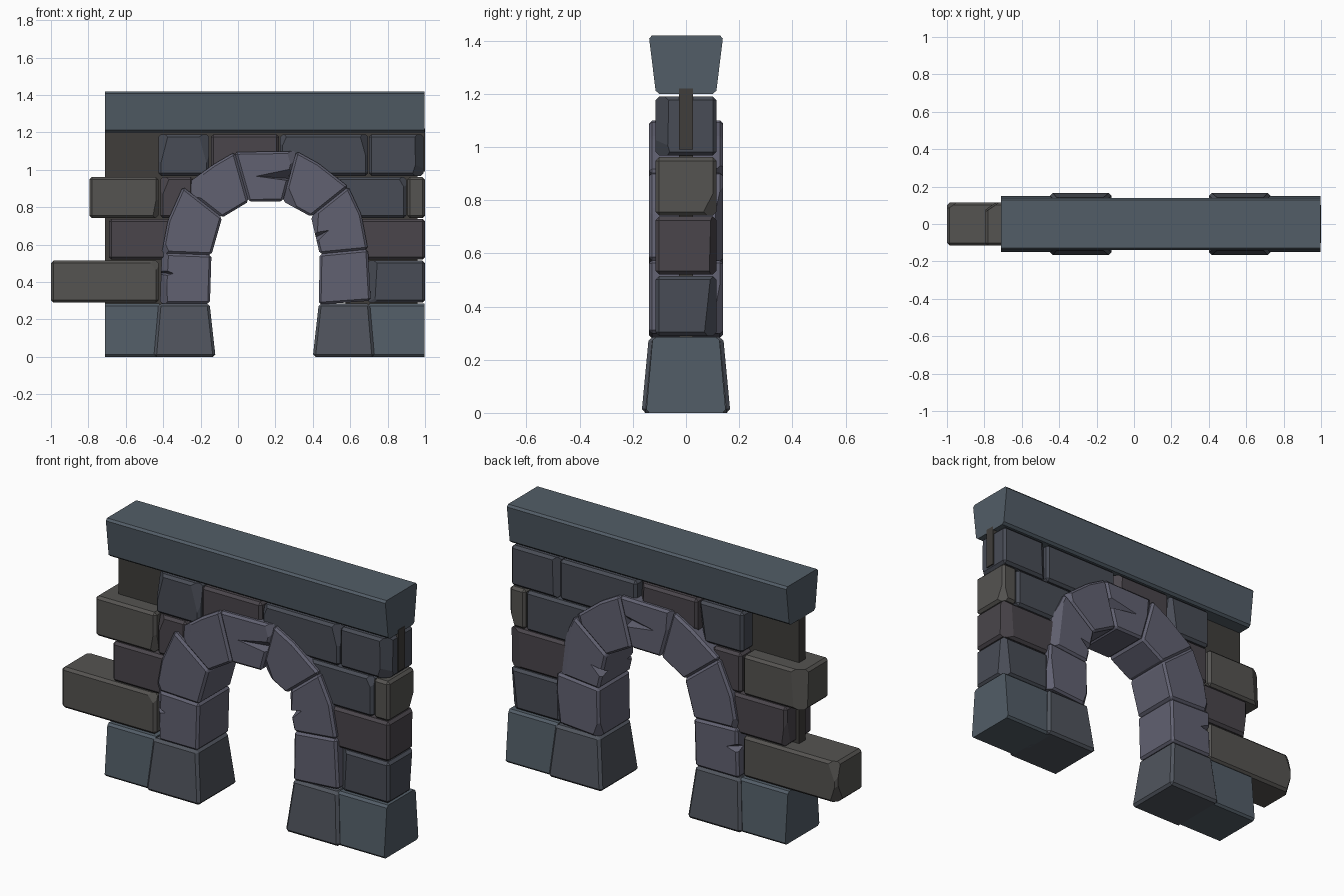
import bpy, bmesh, random
from mathutils import Vector

if "Cube" in bpy.data.objects:
    bpy.data.objects.remove(bpy.data.objects["Cube"])

random.seed(7)
COLOURS = {
    "slate": (0.085, 0.11, 0.135, 1), "foot_grey": (0.08, 0.09, 0.11, 1),
    "arch_grey": (0.12, 0.12, 0.165, 1), "brick_blue": (0.065, 0.072, 0.092, 1),
    "brick_plum": (0.068, 0.06, 0.07, 1), "brick_brown": (0.09, 0.087, 0.082, 1),
    "core_brown": (0.05, 0.047, 0.043, 1)}
MATS = {}
for key, rgba in COLOURS.items():
    MATS[key] = bpy.data.materials.new(key)
    MATS[key].diffuse_color = rgba


def chip(bm, depth):
    """Slice a shallow flat facet off one random upright corner."""
    n = Vector((random.choice((-1, 1)) * random.uniform(.3, 1),
                random.choice((-1, 1)) * random.uniform(.6, 1),
                random.uniform(-.4, .4))).normalized()
    far = max(v.co.dot(n) for v in bm.verts)
    bmesh.ops.bisect_plane(bm, geom=bm.verts[:] + bm.edges[:] + bm.faces[:],
                           plane_co=n * (far - depth), plane_no=n, clear_outer=True)
    bmesh.ops.holes_fill(bm, edges=[e for e in bm.edges if e.is_boundary])


def link(name, bm, mat=None):
    bmesh.ops.recalc_face_normals(bm, faces=bm.faces)
    me = bpy.data.meshes.new(name)
    bm.to_mesh(me)
    bm.free()
    ob = bpy.data.objects.new(name, me)
    bpy.context.collection.objects.link(ob)
    if mat:
        me.materials.append(MATS[mat])
    return ob


def block(name, outline, mat, low, high=None, bevel=0.012, lengthwise=False, chips=0):
    """Prism from an x-z outline; half depth runs from low (bottom) to high (top)."""
    high = low if high is None else high
    z0, z1 = min(p[1] for p in outline), max(p[1] for p in outline)
    bm = bmesh.new()
    rings = []
    for side in (-1, 1):
        rings.append([bm.verts.new((x, side * (low + (high - low) * (z - z0) / (z1 - z0)), z))
                      for x, z in outline])
    bm.faces.new(rings[0])
    bm.faces.new(rings[1][::-1])
    for i in range(len(outline)):
        j = (i + 1) % len(outline)
        bm.faces.new((rings[0][i], rings[0][j], rings[1][j], rings[1][i]))
    bmesh.ops.recalc_face_normals(bm, faces=bm.faces)
    if bevel:
        edges = [e for e in bm.edges if not lengthwise or
                 abs(e.verts[0].co.x - e.verts[1].co.x) > 0.1]
        bmesh.ops.bevel(bm, geom=edges, offset=bevel, segments=1,
                        affect='EDGES', clamp_overlap=True)
    for _ in range(chips):
        chip(bm, random.uniform(0.012, 0.026))
    return link(name, bm, mat)


def rect(x0, x1, z0, z1):
    return [(x0, z0), (x1, z0), (x1, z1), (x0, z1)]


# Top coping and outer base blocks
block("coping_beam", rect(-.71, .997, 1.2, 1.42), "slate", .113, .14, lengthwise=True)
block("base_left", rect(-.71, -.42, 0, .285), "slate", .15, .125, lengthwise=True)
block("base_right", rect(.70, .997, 0, .285), "slate", .15, .125, lengthwise=True)

# Arch feet
block("arch_foot_left", [(-.45, 0), (-.12, 0), (-.152, .285), (-.425, .285)],
      "foot_grey", .167, .14, .014)
block("arch_foot_right", [(.40, 0), (.73, 0), (.705, .285), (.432, .285)],
      "foot_grey", .167, .14, .014)

# Arch stones, left foot round to right foot: outer and inner ends of each joint
joints = [((-.417, .285), (-.15, .285)), ((-.408, .555), (-.142, .545)),
          ((-.295, .91), (-.085, .745)), ((-.018, 1.095), (.057, .83)),
          ((.312, 1.10), (.24, .832)), ((.59, .91), (.39, .75)),
          ((.695, .575), (.437, .55)), ((.71, .30), (.432, .28))]
arch = []
for i, ((a, b), (c, d)) in enumerate(zip(joints, joints[1:])):
    pts = [a, b, d, c]
    if i == 4:      # outer shoulders bulge beyond the straight chord
        pts.append((.43, 1.035))
    elif i == 2:
        pts.append((-.13, 1.03))
    elif i == 1:
        pts.append((-.375, .73))
    elif i == 5:
        pts.append((.66, .76))
    arch.append(block(f"arch_stone_{i + 1}", pts, "arch_grey", .14, chips=2))

# Wedge-shaped cracks cut into both faces of three arch stones
cracks = [(0, (-.46, .51), (-.46, .40), (-.32, .445), (-.46, .05, .45)),
          (5, (.36, .665), (.38, .565), (.51, .69), (.36, .04, .61)),
          (3, (.04, .97), (.33, 1.03), (.33, .93), (.33, .06, .95))]
for idx, p, q, r, deep in cracks:
    ob = arch[idx]
    cutters = []
    for side in (-1, 1):
        bm = bmesh.new()
        for x, z in (p, q, r):
            bm.verts.new((x, side * .16, z))
        bm.verts.new((deep[0], side * deep[1], deep[2]))
        bmesh.ops.convex_hull(bm, input=bm.verts)
        cutter = link("crack_cutter", bm)
        cutter.hide_render = True
        mod = ob.modifiers.new("crack", 'BOOLEAN')
        mod.operation, mod.solver, mod.object = 'DIFFERENCE', 'EXACT', cutter
        cutters.append(cutter)
    dg = bpy.context.evaluated_depsgraph_get()
    cut = bpy.data.meshes.new_from_object(ob.evaluated_get(dg))
    ob.modifiers.clear()
    ob.data = cut
    for cutter in cutters:
        bpy.data.objects.remove(cutter)

# Wall bricks in four courses: x start, x end, colour
courses = [
    (.29, .515, [(-1.0, -.425, "brown"), (.69, 1.0, "blue")]),
    (.52, .738, [(-.69, -.33, "plum"), (.60, 1.0, "plum")]),
    (.742, .962, [(-.795, -.425, "brown"), (-.415, -.24, "plum"),
                  (.50, .90, "blue"), (.905, 1.0, "brown")]),
    (.968, 1.19, [(-.425, -.155, "blue"), (-.145, .22, "plum"),
                  (.225, .695, "blue"), (.70, .992, "blue")])]
for c, (z0, z1, bricks) in enumerate(courses):
    for b, (x0, x1, tone) in enumerate(bricks):
        block(f"brick_{c + 1}_{b + 1}", rect(x0, x1, z0, z1), "brick_" + tone,
              .115, bevel=.014, chips=1 if x1 - x0 < .2 else 3)

# Thin inner core seen between and beside the bricks
block("wall_core", [(-.71, .02), (-.3, .02), (-.28, .55), (-.2, .8), (0, .97), (.28, .97),
                    (.47, .85), (.57, .56), (.58, .02), (.96, .02), (.96, .99), (1, .99),
                    (1, 1.22), (-.71, 1.22)], "core_brown", .027, bevel=0)

for m in bpy.data.materials:
    if m.users and not m.is_grease_pencil:
        m.use_nodes = True
        m.node_tree.nodes["Principled BSDF"].inputs["Base Color"].default_value = m.diffuse_color
